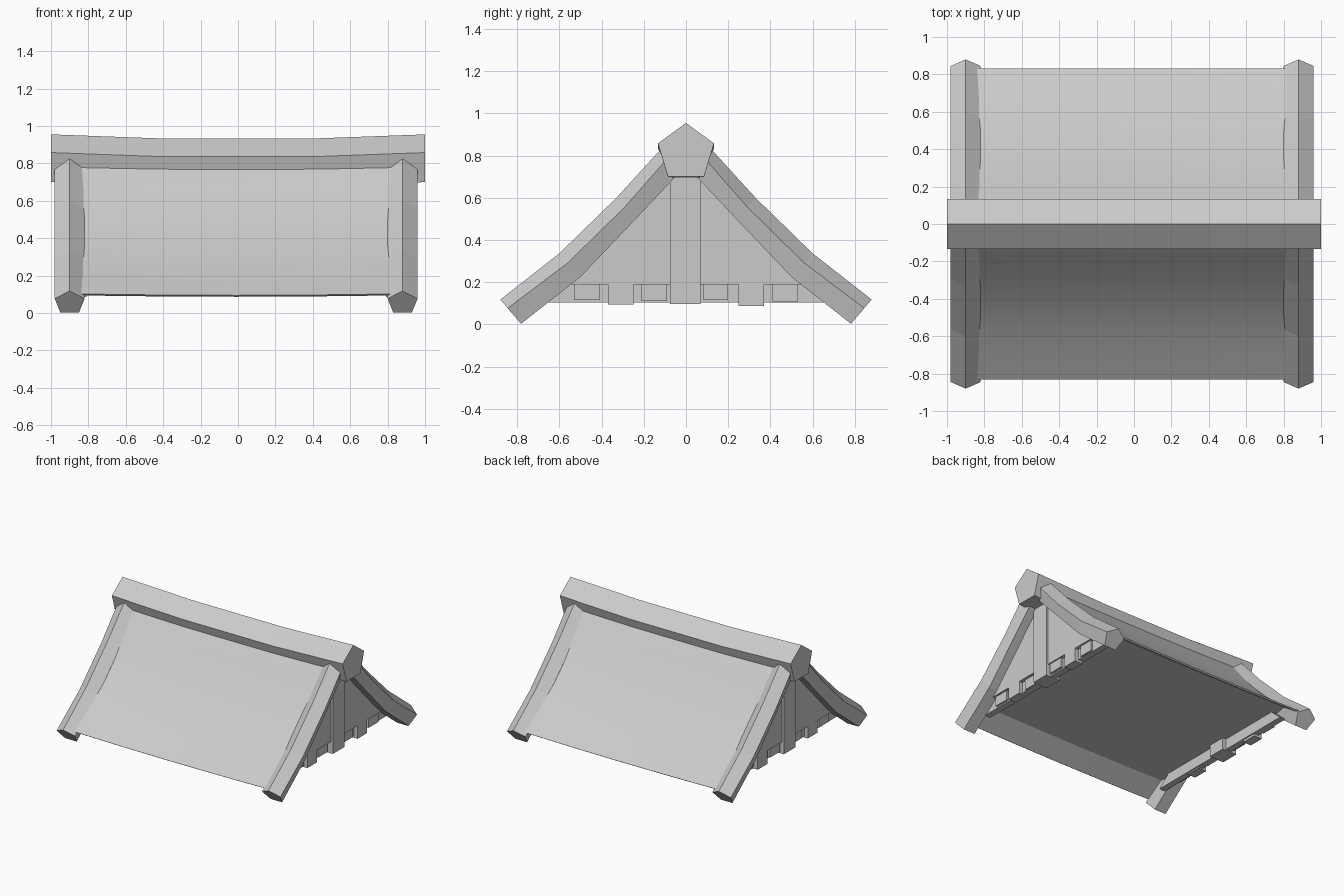
import bpy, bmesh

if "Cube" in bpy.data.objects:
    bpy.data.objects.remove(bpy.data.objects["Cube"])

CX = -0.01  # midpoint between the two gable ends


def make(name, rings, smooth=False):
    """Skin matching rings of points and cap both ends."""
    bm = bmesh.new()
    vs = [[bm.verts.new(p) for p in r] for r in rings]
    n = len(rings[0])
    for a, b in zip(vs, vs[1:]):
        for i in range(n):
            j = (i + 1) % n
            bm.faces.new((a[i], a[j], b[j], b[i]))
    bm.faces.new(vs[0][::-1])
    bm.faces.new(vs[-1])
    bmesh.ops.recalc_face_normals(bm, faces=bm.faces[:])
    me = bpy.data.meshes.new(name)
    bm.to_mesh(me)
    bm.free()
    ob = bpy.data.objects.new(name, me)
    bpy.context.collection.objects.link(ob)
    if smooth:
        bpy.ops.object.select_all(action='DESELECT')
        ob.select_set(True)
        bpy.context.view_layer.objects.active = ob
        bpy.ops.object.shade_smooth_by_angle(angle=0.5)
    return ob


def prism(name, outline, x0, x1):
    """Extrude a (y, z) outline along x."""
    return make(name, [[(x, y, z) for y, z in outline] for x in (x0, x1)])


# Sagging ridge beam
ridge = [(0, .955), (.133, .858), (.085, .70), (-.085, .70), (-.133, .858)]
make("ridge_beam", [[(x, y, z - sag) for y, z in ridge]
                    for x, sag in ((-1, 0), (-.4, .022), (.4, .022), (1, 0))])

# Curved roof slopes with a flat ceiling and projecting eaves
half = [(.03, .865), (.107, .782), (.2, .668), (.3, .552), (.42, .425),
        (.55, .308), (.69, .203), (.832, .103)]
roof = [(-y, z) for y, z in reversed(half)] + half
roof += [(.82, .095), (.68, .19), (-.68, .19), (-.82, .095)]
make("roof_slopes", [[(CX + x, y, z - .008 * (1 - (x / .87) ** 2)) for y, z in roof]
                     for x in (-.87, -.6, -.3, 0, .3, .6, .87)], smooth=True)

# Bent rafters with pentagonal section: crest, shoulder and underside paths
crest = [(.88, .118), (.60, .337), (.33, .60), (.12, .83), (.07, .88)]
shoulder = [(.845, .077), (.56, .292), (.29, .557), (.09, .785), (.045, .835)]
under = [(.782, .003), (.50, .225), (.238, .50), (.045, .705), (.0, .75)]
for end, sx in (("right", 1), ("left", -1)):
    for face, sy in (("back", 1), ("front", -1)):
        cx = CX + sx * .89
        rings = []
        for c, s, u in zip(crest, shoulder, under):
            sec = ((0, c), (.08, s), (.05, u), (-.05, u), (-.08, s))
            rings.append([(cx + dx, sy * p[0], p[1]) for dx, p in sec])
        make(f"rafter_{face}_{end}", rings)


def top_z(y):
    """Height of a line just inside the rafter underside."""
    y = abs(y)
    for (y1, z1), (y0, z0) in zip(under, under[1:]):
        if y0 <= y <= y1:
            return min(.76, z0 + (z1 - z0) * (y - y0) / (y1 - y0) + .03)
    return .03


# Gable boarding: backing panel, planks and a centre post
planks = [(-.53, -.41, .115, .855), (-.37, -.25, .095, .87), (-.21, -.09, .11, .85),
          (.08, .20, .115, .86), (.25, .37, .087, .87), (.41, .53, .108, .855)]
backing = [(-.67, .105), (.67, .105), (.5, .255), (.238, .53), (.06, .73),
           (-.06, .73), (-.238, .53), (-.5, .255)]
for end, sx in (("right", 1), ("left", -1)):
    prism(f"gable_panel_{end}", backing, CX + sx * .79, CX + sx * .84)
    for i, (a, b, bottom, outer) in enumerate(planks):
        prism(f"gable_plank_{end}_{i + 1}",
              [(a, bottom), (b, bottom), (b, top_z(b)), (a, top_z(a))],
              CX + sx * .80, CX + sx * outer)
    prism(f"gable_post_{end}", [(-.075, .097), (.068, .097), (.068, .71), (-.075, .71)],
          CX + sx * .76, CX + sx * .885)
